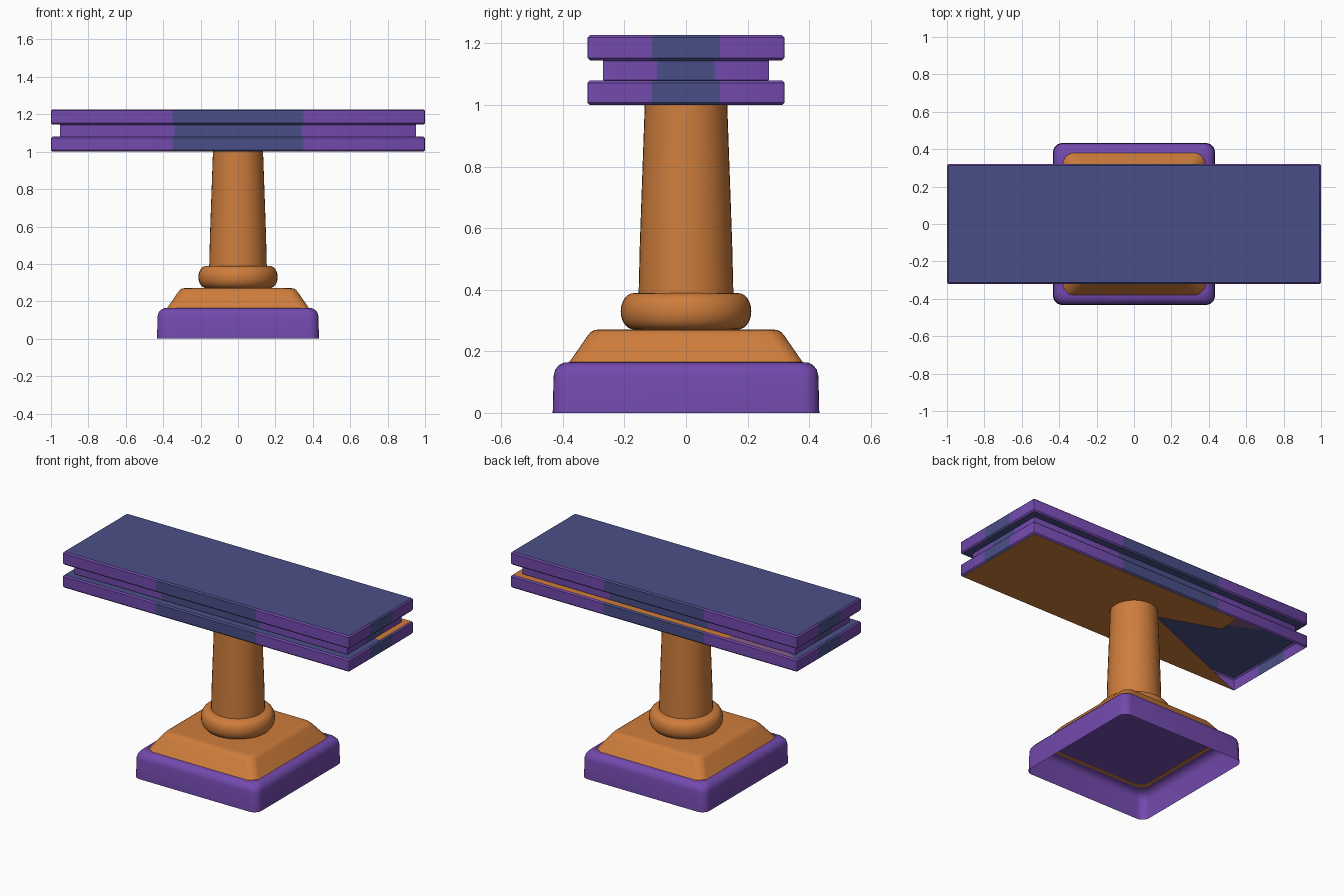
import bpy
import bmesh
import math

if "Cube" in bpy.data.objects:
    bpy.data.objects.remove(bpy.data.objects["Cube"], do_unlink=True)


def make_material(name, rgb):
    mat = bpy.data.materials.new(name)
    mat.use_nodes = True
    colour = (*rgb, 1.0)
    mat.diffuse_color = colour
    mat.node_tree.nodes["Principled BSDF"].inputs["Base Color"].default_value = colour
    return mat


purple = make_material("purple", (0.17, 0.068, 0.42))
orange = make_material("orange", (0.62, 0.205, 0.045))
blue = make_material("slate_blue", (0.068, 0.078, 0.243))
mauve = make_material("mauve", (0.25, 0.11, 0.25))


def rounded_ring(bm, half_x, half_y, radius, z, segments):
    """One closed loop of vertices: a rectangle with round corners."""
    verts = []
    for quarter, (sx, sy) in enumerate([(1, 1), (-1, 1), (-1, -1), (1, -1)]):
        for i in range(segments + 1):
            a = (quarter + i / segments) * math.pi / 2
            verts.append(bm.verts.new((sx * (half_x - radius) + radius * math.cos(a),
                                       sy * (half_y - radius) + radius * math.sin(a), z)))
    return verts


def loft(sections, segments, cap_bottom=False, cap_top=False):
    """Skin (half_x, half_y, radius, z) sections from bottom to top."""
    bm = bmesh.new()
    rings = [rounded_ring(bm, *s, segments) for s in sections]
    for low, high in zip(rings, rings[1:]):
        n = len(low)
        for i in range(n):
            j = (i + 1) % n
            bm.faces.new((low[i], low[j], high[j], high[i]))
    if cap_bottom:
        bm.faces.new(rings[0][::-1])
    if cap_top:
        bm.faces.new(rings[-1])
    bmesh.ops.remove_doubles(bm, verts=bm.verts, dist=0.00001)
    return bm


def finish(bm, name, materials, smooth_angle=35):
    mesh = bpy.data.meshes.new(name)
    bm.to_mesh(mesh)
    bm.free()
    for mat in materials:
        mesh.materials.append(mat)
    obj = bpy.data.objects.new(name, mesh)
    bpy.context.collection.objects.link(obj)
    bpy.ops.object.select_all(action="DESELECT")
    obj.select_set(True)
    bpy.context.view_layer.objects.active = obj
    bpy.ops.object.shade_smooth_by_angle(angle=math.radians(smooth_angle))
    return obj


def plate(name, points, z, mat, facing_up=True):
    bm = bmesh.new()
    face = bm.faces.new([bm.verts.new((x, y, z)) for x, y in points])
    face.normal_update()
    if (face.normal.z > 0) != facing_up:
        face.normal_flip()
    return finish(bm, name, [mat])


def slab(name, half_x, half_y, z0, z1, bevel, band_x, band_y, bottom, top):
    """Flat board with purple sides and a blue band in the middle of each side."""
    x, y, b = half_x, half_y, bevel
    bm = loft([(x - b, y - b, b / 2, z0), (x, y, b, z0 + b),
               (x, y, b, z1 - b), (x - b, y - b, b / 2, z1)], 2, bottom, top)
    for axis, band in ((0, band_x), (1, band_y)):
        for side in (-band, band):
            co, no = [0, 0, 0], [0, 0, 0]
            co[axis], no[axis] = side, 1
            bmesh.ops.bisect_plane(bm, geom=bm.verts[:] + bm.edges[:] + bm.faces[:],
                                   plane_co=co, plane_no=no)
    bm.normal_update()
    for f in bm.faces:
        c, n = f.calc_center_median(), f.normal
        flat = abs(n.z) > 0.9
        banded = abs(c.x) < band_x if abs(n.y) > abs(n.x) else abs(c.y) < band_y
        f.material_index = 1 if flat or banded else 0
    return finish(bm, name, [purple, blue])


# Open-bottomed plinth with rounded shoulder
def square(half, radius, z):
    return (half, half, radius, z)


finish(loft([square(0.433, 0.05, 0), square(0.43, 0.05, 0.12), square(0.425, 0.05, 0.14),
             square(0.413, 0.05, 0.155), square(0.395, 0.05, 0.164),
             square(0.365, 0.05, 0.165)], 6), "plinth", [purple])

# Sloped pedestal, with the plinth ceiling just above its lower rim
finish(loft([square(0.355, 0.05, 0.163), square(0.38, 0.05, 0.163), square(0.32, 0.05, 0.25),
             square(0.31, 0.05, 0.262), square(0.298, 0.05, 0.269),
             square(0.28, 0.05, 0.271)], 6, cap_top=True), "pedestal", [orange])
plate("plinth_ceiling", [(-0.375, -0.375), (0.375, -0.375), (0.375, 0.375), (-0.375, 0.375)],
      0.168, purple, False)


# Round collar and tapered column
def circle(radius, z):
    return (radius, radius, radius, z)


collar = [circle(0.16 + 0.052 * math.cos(a) ** 0.8, 0.33 + 0.06 * math.sin(a))
          for a in [math.pi * (i / 12 - 0.5) * 0.999 for i in range(13)]]
finish(loft(collar, 10, True, True), "collar", [orange])
finish(loft([circle(0.154, 0.385), circle(0.15, 0.55), circle(0.134, 1.0)], 10, False, True),
       "column", [orange])

# Three stacked boards
slab("lower_board", 1.0, 0.32, 1.0, 1.08, 0.008, 0.35, 0.11, False, False)
slab("middle_board", 0.953, 0.27, 1.08, 1.145, 0.002, 0.34, 0.095, False, False)
slab("upper_board", 1.0, 0.32, 1.145, 1.227, 0.008, 0.35, 0.11, True, True)

# Lower board underside, left open at one end
X, Y = 0.992, 0.312
plate("lower_board_underside",
      [(X, Y), (X, -Y), (-X, -Y), (-0.13, 0.04), (-0.5, 0.17), (-0.49, Y)],
      1.0, orange, False)

# Lower board top, in three colours
plate("lower_board_top_orange", [(X, 0), (X, Y), (-0.5, Y), (-0.55, 0.1)], 1.08, orange)
plate("lower_board_top_mauve", [(-0.5, Y), (-X, Y), (-0.55, 0.1)], 1.08, mauve)
plate("lower_board_top_blue", [(X, 0), (-0.55, 0.1), (-X, Y), (-X, -Y), (X, -Y)], 1.08, blue)
